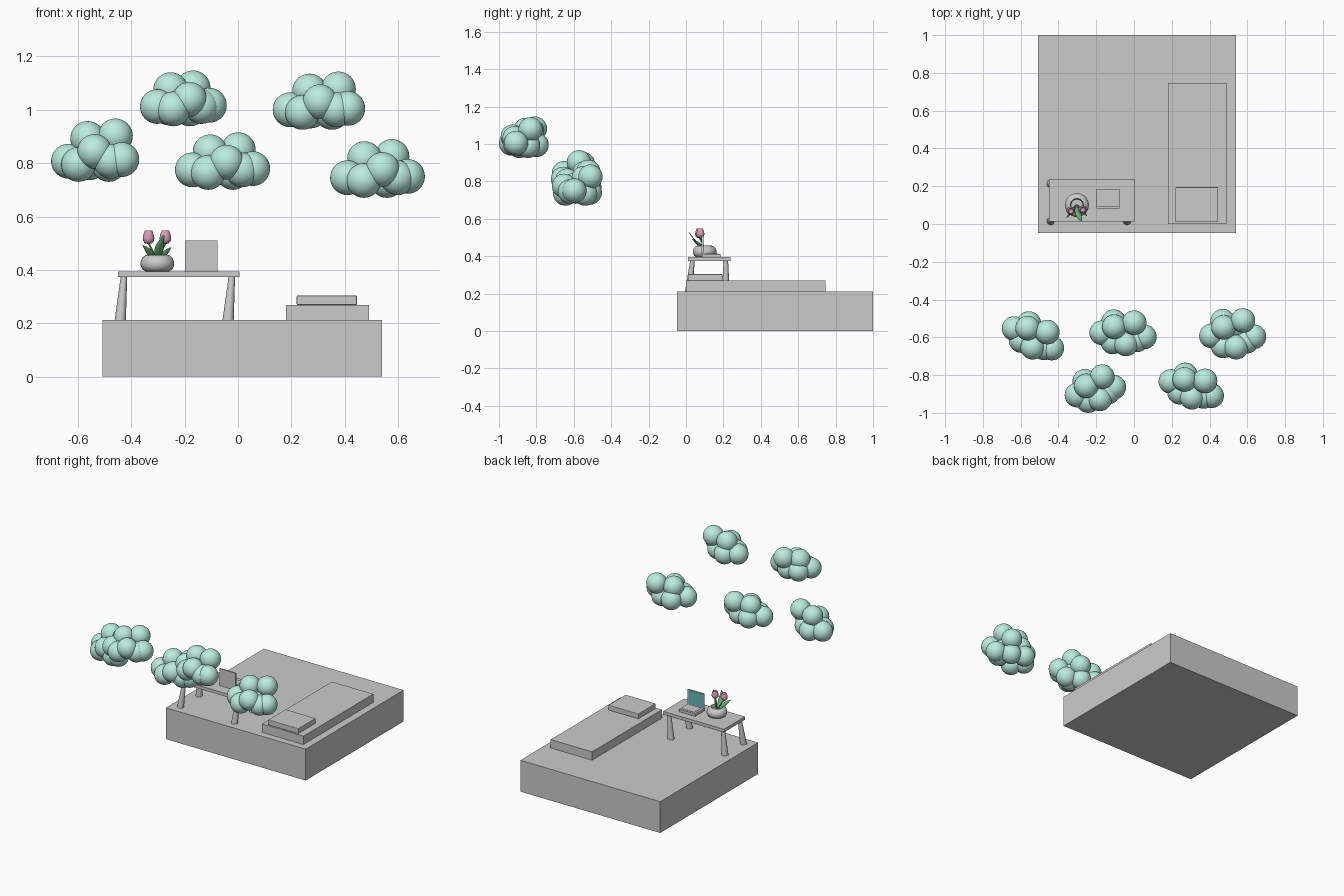
import bpy, bmesh, math
from mathutils import Vector, Matrix

if "Cube" in bpy.data.objects:
    bpy.data.objects.remove(bpy.data.objects["Cube"])


def material(name, rgb):
    m = bpy.data.materials.new(name)
    m.diffuse_color = (*rgb, 1)
    m.use_nodes = True
    m.node_tree.nodes["Principled BSDF"].inputs["Base Color"].default_value = m.diffuse_color
    return m


MINT = material("mint", (0.50, 0.84, 0.74))
TEAL = material("teal", (0.12, 0.50, 0.46))
GREEN = material("green", (0.12, 0.45, 0.18))
PINK = material("pink", (0.72, 0.33, 0.48))


def finish(name, bm, mat=None, smooth=False):
    bmesh.ops.recalc_face_normals(bm, faces=bm.faces)
    me = bpy.data.meshes.new(name)
    bm.to_mesh(me)
    bm.free()
    ob = bpy.data.objects.new(name, me)
    bpy.context.collection.objects.link(ob)
    if mat:
        me.materials.append(mat)
    if smooth:
        bpy.ops.object.select_all(action='DESELECT')
        ob.select_set(True)
        bpy.context.view_layer.objects.active = ob
        bpy.ops.object.shade_smooth_by_angle(angle=math.radians(50))
    return ob


def box(name, lo, hi, mat=None, bevel=0):
    lo, hi = Vector(lo), Vector(hi)
    bm = bmesh.new()
    bmesh.ops.create_cube(bm, size=1, matrix=Matrix.Translation((lo + hi) / 2)
                          @ Matrix.Diagonal((*(hi - lo), 1)))
    if bevel:
        bmesh.ops.bevel(bm, geom=bm.edges[:], offset=bevel, segments=2,
                        affect='EDGES', profile=0.5)
    return finish(name, bm, mat)


def lathe(name, profile, loc, mat=None, n=28):
    bm = bmesh.new()
    vs = [bm.verts.new((r, 0, z)) for r, z in profile]
    es = [bm.edges.new(p) for p in zip(vs, vs[1:])]
    bmesh.ops.spin(bm, geom=vs + es, cent=(0, 0, 0), axis=(0, 0, 1),
                   angle=math.tau, steps=n)
    bmesh.ops.remove_doubles(bm, verts=bm.verts, dist=1e-5)
    ob = finish(name, bm, mat, True)
    ob.location = loc
    return ob


def bezier(a, b, c, t):
    a, b, c = Vector(a), Vector(b), Vector(c)
    return a * (1 - t) ** 2 + b * 2 * t * (1 - t) + c * t * t


def tube(name, pts, radii, mat=None, n=16):
    # round sections along a path, capped at both ends
    bm = bmesh.new()
    rings = []
    for p, r in zip(pts, radii):
        rings.append([bm.verts.new((p[0] + r * math.cos(math.tau * i / n),
                                    p[1] + r * math.sin(math.tau * i / n), p[2]))
                      for i in range(n)])
    for a, b in zip(rings, rings[1:]):
        for i in range(n):
            bm.faces.new((a[i], a[(i + 1) % n], b[(i + 1) % n], b[i]))
    bm.faces.new(rings[0])
    bm.faces.new(rings[-1])
    return finish(name, bm, mat, True)


def leaf(name, a, b, c, width, side):
    bm = bmesh.new()
    side = Vector(side).normalized()
    rows, n = [], 10
    for i in range(n + 1):
        t = i / n
        p = bezier(a, b, c, t)
        w = width * (0.08 + math.sin(math.pi * (0.12 + 0.88 * t)))
        rows.append([bm.verts.new(p + side * w * s + Vector((0, 0.15 * w * abs(s), 0)))
                     for s in (-0.5, 0, 0.5)])
    for r, q in zip(rows, rows[1:]):
        for j in range(2):
            bm.faces.new((r[j], r[j + 1], q[j + 1], q[j]))
    ob = finish(name, bm, GREEN, True)
    ob.modifiers.new("thickness", 'SOLIDIFY').thickness = 0.003
    return ob


# Platform of two slabs
box("platform_lower", (-0.507, -0.047, 0), (0.54, 1, 0.115))
box("platform_upper", (-0.507, -0.047, 0.115), (0.54, 1, 0.212))

# Bed
box("mattress", (0.18, 0.0, 0.212), (0.49, 0.747, 0.269))
box("pillow", (0.22, 0.01, 0.269), (0.445, 0.195, 0.304), bevel=0.003)

# Table with tapered, leaning legs
box("table_top", (-0.45, 0.012, 0.374), (0.005, 0.237, 0.395))
for sx, x in (("left", -0.427), ("right", -0.023)):
    for sy, y0, y1 in (("front", 0.016, 0.034), ("back", 0.213, 0.213)):
        tube(f"table_leg_{sy}_{sx}", [(x - 0.014, y0, 0.212), (x, y1, 0.376)],
             [0.021, 0.012], n=20)

# Laptop, screen facing the back
box("laptop_base", (-0.198, 0.085, 0.395), (-0.077, 0.185, 0.412))
box("laptop_keys", (-0.183, 0.105, 0.412), (-0.092, 0.17, 0.414))
box("laptop_lid", (-0.198, 0.083, 0.410), (-0.077, 0.092, 0.511))
box("laptop_screen", (-0.192, 0.092, 0.418), (-0.083, 0.0935, 0.505), TEAL)

# Pot
lathe("pot", [(0, 0), (0.045, 0), (0.056, 0.007), (0.063, 0.022), (0.063, 0.034),
              (0.057, 0.049), (0.045, 0.060), (0.036, 0.061), (0.032, 0.055),
              (0.031, 0.042), (0, 0.042)], (-0.302, 0.1, 0.395))

# Tulips
for i, (x, y) in enumerate(((-0.335, 0.07), (-0.272, 0.077))):
    root, bend, tip = (-0.304, 0.1, 0.435), (-0.304 + (x + 0.304) * 0.5, 0.09, 0.47), (x, y, 0.5)
    tube(f"tulip_stem_{i + 1}", [bezier(root, bend, tip, k / 6) for k in range(7)],
         [0.004] * 7, GREEN, 10)
    lathe(f"tulip_flower_{i + 1}", [(0, 0), (0.012, 0.002), (0.020, 0.011),
                                    (0.022, 0.022), (0.019, 0.036), (0.014, 0.050),
                                    (0.012, 0.044), (0, 0.030)],
          (x, y, 0.497), PINK, 18)

# Leaves leaning forward
leaf("leaf_left", (-0.315, 0.09, 0.44), (-0.33, 0.06, 0.47), (-0.357, 0.035, 0.493),
     0.022, (1, 0.3, 0.5))
leaf("leaf_middle", (-0.302, 0.09, 0.44), (-0.30, 0.05, 0.48), (-0.277, 0.015, 0.53),
     0.03, (1, 0.2, -0.3))
leaf("leaf_right", (-0.293, 0.095, 0.44), (-0.275, 0.075, 0.465), (-0.25, 0.045, 0.485),
     0.02, (1, -0.3, -0.5))

# Clouds: one puff cluster, turned and fitted into each cloud's extents
PUFFS = [(-0.115, 0.0, -0.03), (0.115, -0.02, -0.025), (-0.047, 0.03, 0.04),
         (0.06, 0.05, 0.048), (0.016, -0.055, 0.0), (-0.055, -0.045, -0.04),
         (0.075, -0.035, -0.03), (-0.05, 0.055, -0.035), (0.04, 0.03, -0.04)]
R = 0.065
CLOUDS = [  # turn, x range, y range, z range
    (-22, (-0.70, -0.37), (-0.722, -0.462), (0.73, 0.967)),
    (0, (-0.236, 0.12), (-0.70, -0.452), (0.70, 0.915)),
    (4, (0.345, 0.70), (-0.717, -0.446), (0.67, 0.89)),
    (15, (-0.367, -0.042), (-1.0, -0.743), (0.938, 1.147)),
    (-15, (0.13, 0.476), (-0.982, -0.734), (0.925, 1.143))]
for i, (turn, *ranges) in enumerate(CLOUDS):
    pts = [Matrix.Rotation(math.radians(turn), 3, 'Z') @ Vector(p) for p in PUFFS]
    for ax, (lo, hi) in enumerate(ranges):
        a, b = min(p[ax] for p in pts), max(p[ax] for p in pts)
        for p in pts:
            p[ax] = lo + R + (p[ax] - a) / (b - a) * (hi - lo - 2 * R)
    bm = bmesh.new()
    for p in pts:
        bmesh.ops.create_uvsphere(bm, u_segments=32, v_segments=16, radius=R,
                                  matrix=Matrix.Translation(p))
    finish(f"cloud_{i + 1}", bm, MINT, True)
